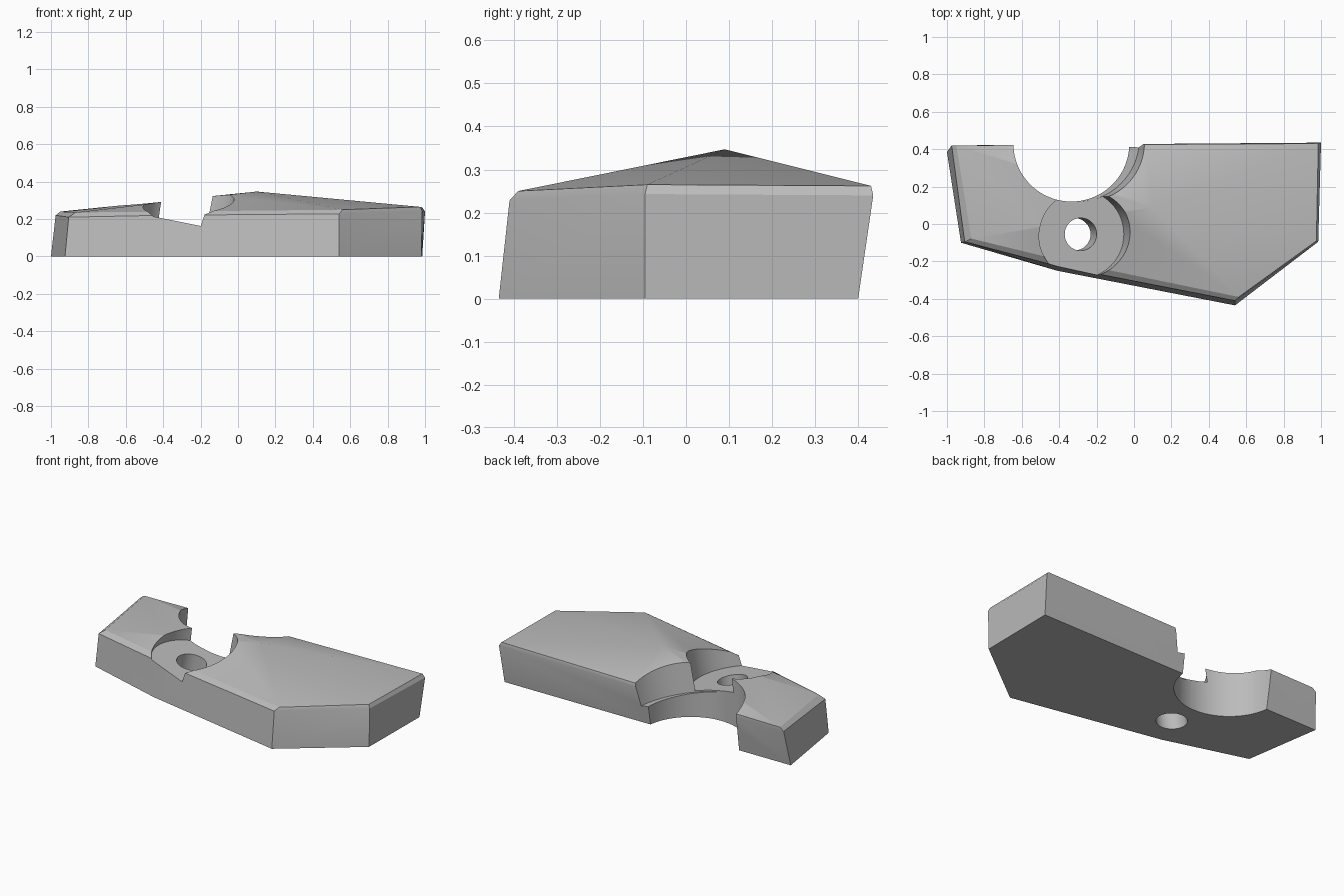
import bpy, bmesh
from mathutils import Vector

cube = bpy.data.objects.get("Cube")
if cube:
    bpy.data.objects.remove(cube)

grey = bpy.data.materials.new("plain grey")
grey.use_nodes = True
tone = (0.5, 0.5, 0.5, 1)
grey.diffuse_color = tone
grey.node_tree.nodes["Principled BSDF"].inputs["Base Color"].default_value = tone

# Corner columns: base, shoulder and rim point of each corner
corners = [
    [(-1, .385, 0), (-.975, .42, .22), (-.95, .42, .24)],
    [(-.925, -.1, 0), (-.905, -.095, .21), (-.87, -.078, .235)],
    [(-.41, -.25, 0), (-.41, -.225, .22), (-.4, -.192, .24)],
    [(.54, -.435, 0), (.54, -.41, .228), (.56, -.39, .25)],
    [(.98, -.095, 0), (.985, -.095, .243), (.975, -.09, .265)],
    [(.985, .4, 0), (1, .435, .24), (.985, .43, .262)],
]
apex = (.1, .09, .347)

# Faceted block with a low peaked top
bm = bmesh.new()
cols = [[bm.verts.new(p) for p in col] for col in corners]
peak = bm.verts.new(apex)
for a, b in zip(cols, cols[1:] + cols[:1]):
    for i in range(2):
        bm.faces.new((a[i], b[i], b[i + 1], a[i + 1]))
    bm.faces.new((a[2], b[2], peak))
bm.faces.new([c[0] for c in reversed(cols)])
bmesh.ops.recalc_face_normals(bm, faces=bm.faces[:])
mesh = bpy.data.meshes.new("mounting_block")
bm.to_mesh(mesh)
bm.free()
mesh.materials.append(grey)
block = bpy.data.objects.new("mounting_block", mesh)
bpy.context.collection.objects.link(block)


def bore(name, start, axis, radius, length):
    """Cut a round bore from start along axis."""
    axis = Vector(axis).normalized()
    bpy.ops.mesh.primitive_cylinder_add(
        vertices=96, radius=radius, depth=length,
        location=Vector(start) + axis * length / 2,
        rotation=axis.to_track_quat('Z', 'Y').to_euler())
    cutter = bpy.context.object
    cutter.name = name
    cutter.data.materials.append(grey)
    cutter.hide_render = True
    mod = block.modifiers.new(name, 'BOOLEAN')
    mod.operation = 'DIFFERENCE'
    mod.solver = 'EXACT'
    mod.object = cutter
    bpy.context.view_layer.objects.active = block
    bpy.ops.object.modifier_apply(modifier=name)
    bpy.data.objects.remove(cutter)


tilt = Vector((.2, 0, 1))
seat = Vector((-.285, -.055, .18))
# Round notch in the back edge, with its tilted upper step
bore("notch", (-.335, .43, -.2), (0, 0, 1), .31, 1)
bore("notch_step", (-.3, .455, .175), tilt, .335, .6)
# Tilted screw seat and through hole
bore("screw_seat", seat, tilt, .235, .6)
bore("screw_hole", seat - tilt * .4, tilt, .087, .8)

bpy.ops.object.select_all(action='DESELECT')
block.select_set(True)
bpy.context.view_layer.objects.active = block
bpy.ops.object.shade_smooth_by_angle(angle=.35)
